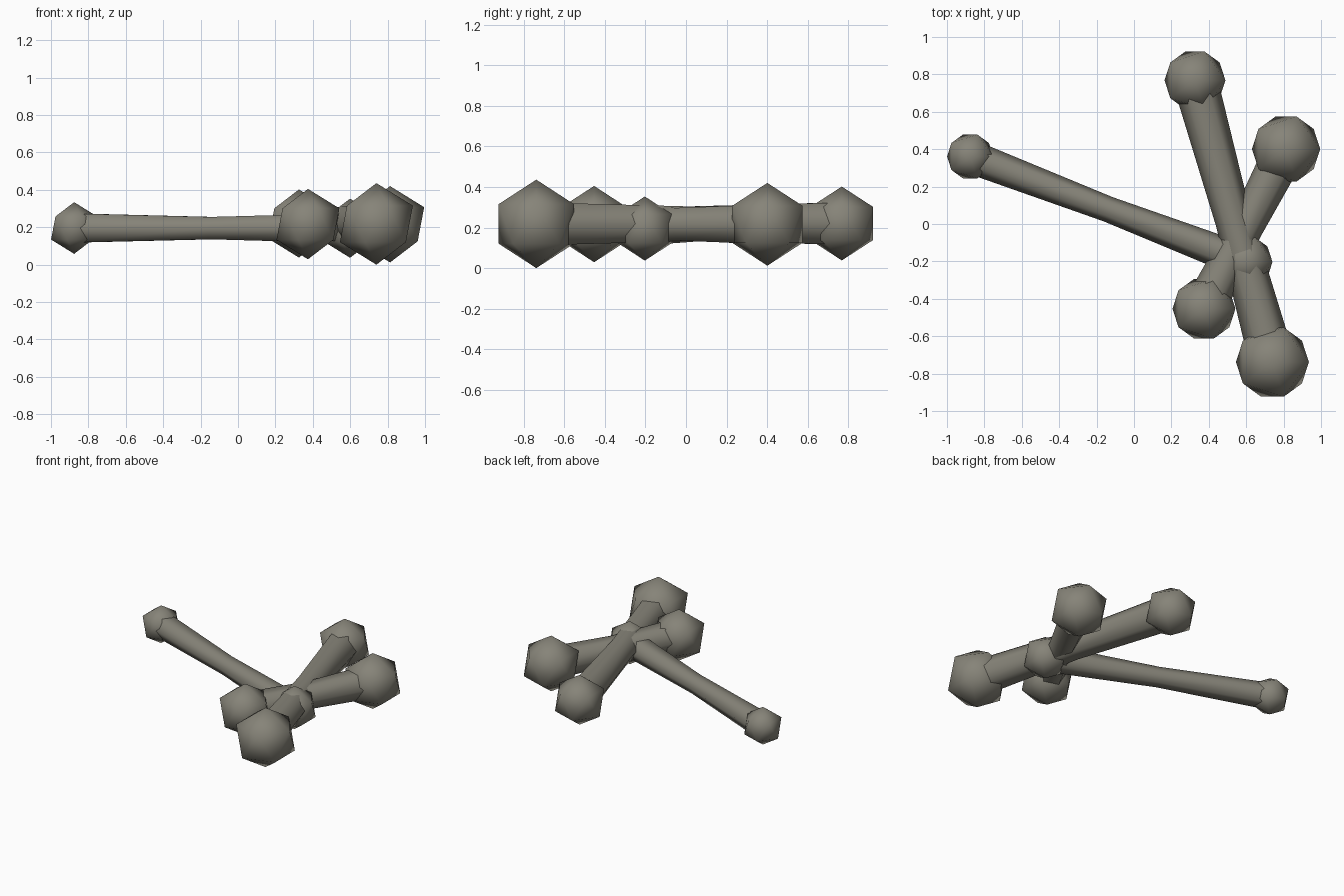
import bpy, bmesh, math
from mathutils import Vector

cube = bpy.data.objects.get("Cube")
if cube:
    bpy.data.objects.remove(cube, do_unlink=True)

stone = bpy.data.materials.new("warm grey")
colour = (0.24, 0.23, 0.19, 1)
stone.diffuse_color = colour
stone.use_nodes = True
stone.node_tree.nodes["Principled BSDF"].inputs["Base Color"].default_value = colour


def finish(bm, name):
    bmesh.ops.recalc_face_normals(bm, faces=bm.faces)
    for face in bm.faces:
        face.smooth = len(face.verts) < 5
    mesh = bpy.data.meshes.new(name)
    bm.to_mesh(mesh)
    bm.free()
    mesh.materials.append(stone)
    bpy.context.collection.objects.link(bpy.data.objects.new(name, mesh))


def ball(name, centre, radius):
    bm = bmesh.new()
    bmesh.ops.create_icosphere(bm, subdivisions=1, radius=radius)
    bmesh.ops.translate(bm, verts=bm.verts, vec=centre)
    finish(bm, name)


def rod(name, start, end, radii, sides=6):
    """Faceted rod with a narrow waist halfway along."""
    start, end = Vector(start), Vector(end)
    side = (end - start).cross(Vector((0, 0, 1))).normalized()
    up = side.cross(end - start).normalized()
    bm = bmesh.new()
    rings = []
    for i, r in enumerate(radii):
        centre = start.lerp(end, i / (len(radii) - 1))
        angles = [math.tau * k / sides for k in range(sides)]
        rings.append([bm.verts.new(centre + r * (math.cos(a) * side + math.sin(a) * up))
                      for a in angles])
    for low, high in zip(rings, rings[1:]):
        for k in range(sides):
            n = (k + 1) % sides
            bm.faces.new((low[k], low[n], high[n], high[k]))
    bm.faces.new(rings[0])
    bm.faces.new(rings[-1])
    finish(bm, name)


# Each dumbbell: name, two ball centres with radii, rod radii
dumbbells = [
    ("long", (-0.876, 0.361, 0.196), 0.138, (0.599, -0.203, 0.195), 0.158, (0.09, 0.069, 0.092)),
    ("large", (0.74, -0.738, 0.218), 0.218, (0.326, 0.768, 0.22), 0.182, (0.122, 0.098, 0.12)),
    ("short", (0.374, -0.453, 0.217), 0.188, (0.813, 0.401, 0.216), 0.204, (0.112, 0.093, 0.112)),
]
for name, a, ra, b, rb, radii in dumbbells:
    ball(name + "_first_ball", a, ra)
    ball(name + "_second_ball", b, rb)
    rod(name + "_rod", a, b, radii)
